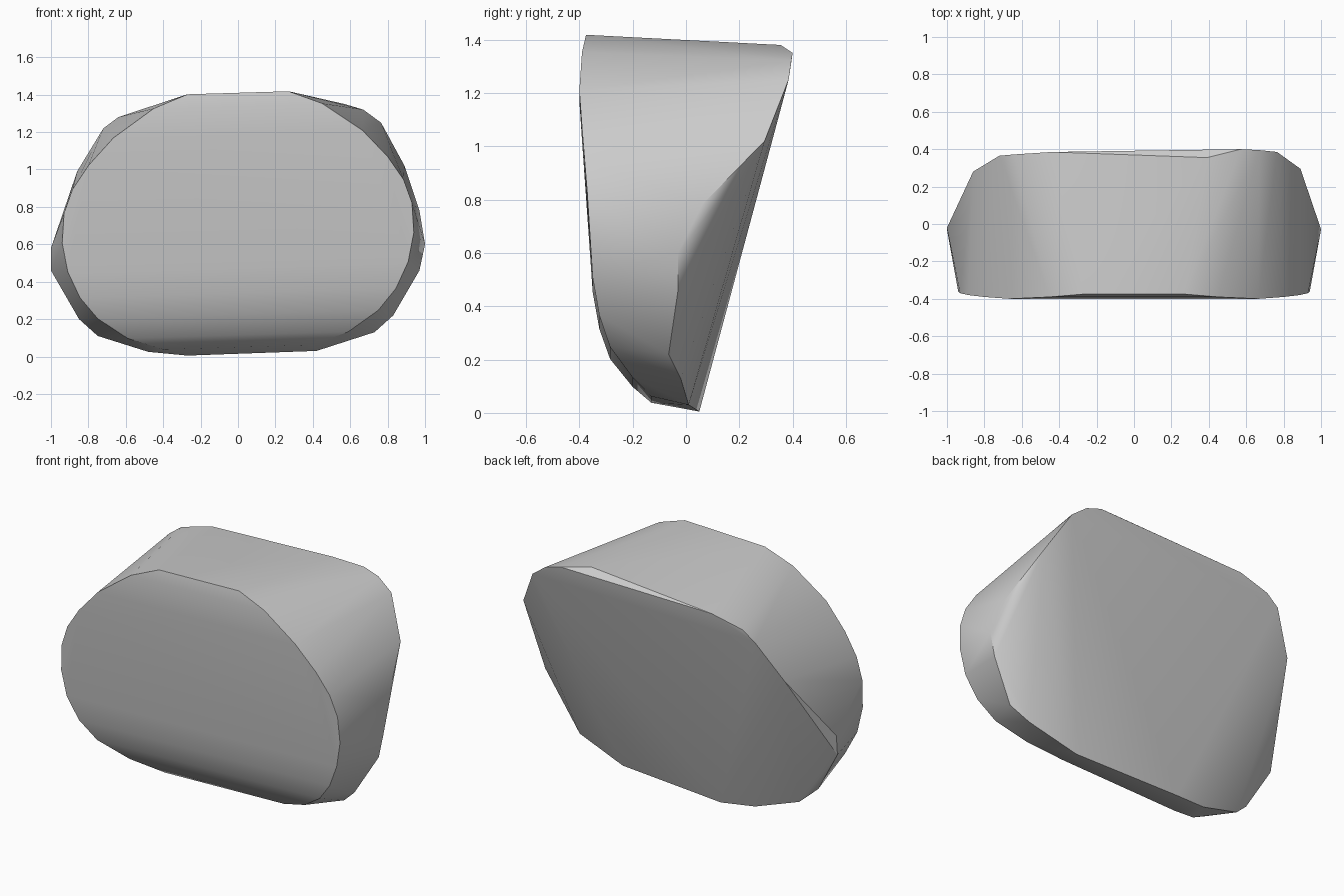
import bpy
import bmesh
import math

default_cube = bpy.data.objects.get("Cube")
if default_cube:
    bpy.data.objects.remove(default_cube, do_unlink=True)

TILT = 0.03  # the whole block leans slightly to one side


def make_material(name, value):
    material = bpy.data.materials.new(name)
    material.use_nodes = True
    colour = (value, value, value, 1)
    material.diffuse_color = colour
    material.node_tree.nodes["Principled BSDF"].inputs["Base Color"].default_value = colour
    return material


# Half outline of the oval front face: distance from centre, depth, height
front_half = [
    (.27, -.375, 1.41), (.45, -.39, 1.34), (.665, -.4, 1.19),
    (.8, -.39, 1.045), (.885, -.38, .92), (.93, -.37, .795),
    (.94, -.36, .635), (.91, -.35, .48), (.845, -.325, .34),
    (.75, -.285, .225), (.59, -.2, .115), (.4, -.13, .05),
]

# Outline of the sloping back face, one side at a time
back_right = [
    (-.44, .385, 1.33), (-.64, .372, 1.28), (-.72, .365, 1.22),
    (-.86, .28, .99), (-1, -.02, .58), (-1, -.03, .46),
    (-.85, -.06, .2), (-.75, -.02, .11), (-.48, .02, .025),
    (-.27, .05, .005),
]
back_left = [
    (.39, .355, 1.38), (.57, .4, 1.35), (.67, .395, 1.32),
    (.765, .385, 1.25), (.89, .295, 1.02), (.97, .06, .78),
    (1, -.03, .6), (.97, -.03, .46), (.83, -.065, .22),
    (.73, -.02, .13), (.42, .01, .03),
]

# Mirror the front outline and lean it with the block
front_ring = [(side * x, y, z + side * x * TILT)
              for side in (-1, 1) for x, y, z in front_half]

# Stretch a faceted skin over both outlines
bm = bmesh.new()
for point in front_ring + back_right + back_left:
    bm.verts.new(point)
hull = bmesh.ops.convex_hull(bm, input=bm.verts)
loose = [item for item in hull["geom_interior"] if isinstance(item, bmesh.types.BMVert)]
bmesh.ops.delete(bm, geom=loose, context="VERTS")
bmesh.ops.dissolve_limit(bm, angle_limit=math.radians(1), verts=bm.verts, edges=bm.edges)
bmesh.ops.recalc_face_normals(bm, faces=bm.faces)

mesh = bpy.data.meshes.new("rounded_wedge_block")
bm.to_mesh(mesh)
bm.free()
block = bpy.data.objects.new("rounded_wedge_block", mesh)
bpy.context.collection.objects.link(block)
mesh.materials.append(make_material("light_grey", .6))

# Soft shading with crisp rims
bpy.ops.object.select_all(action="DESELECT")
block.select_set(True)
bpy.context.view_layer.objects.active = block
bpy.ops.object.shade_smooth_by_angle(angle=math.radians(30))
